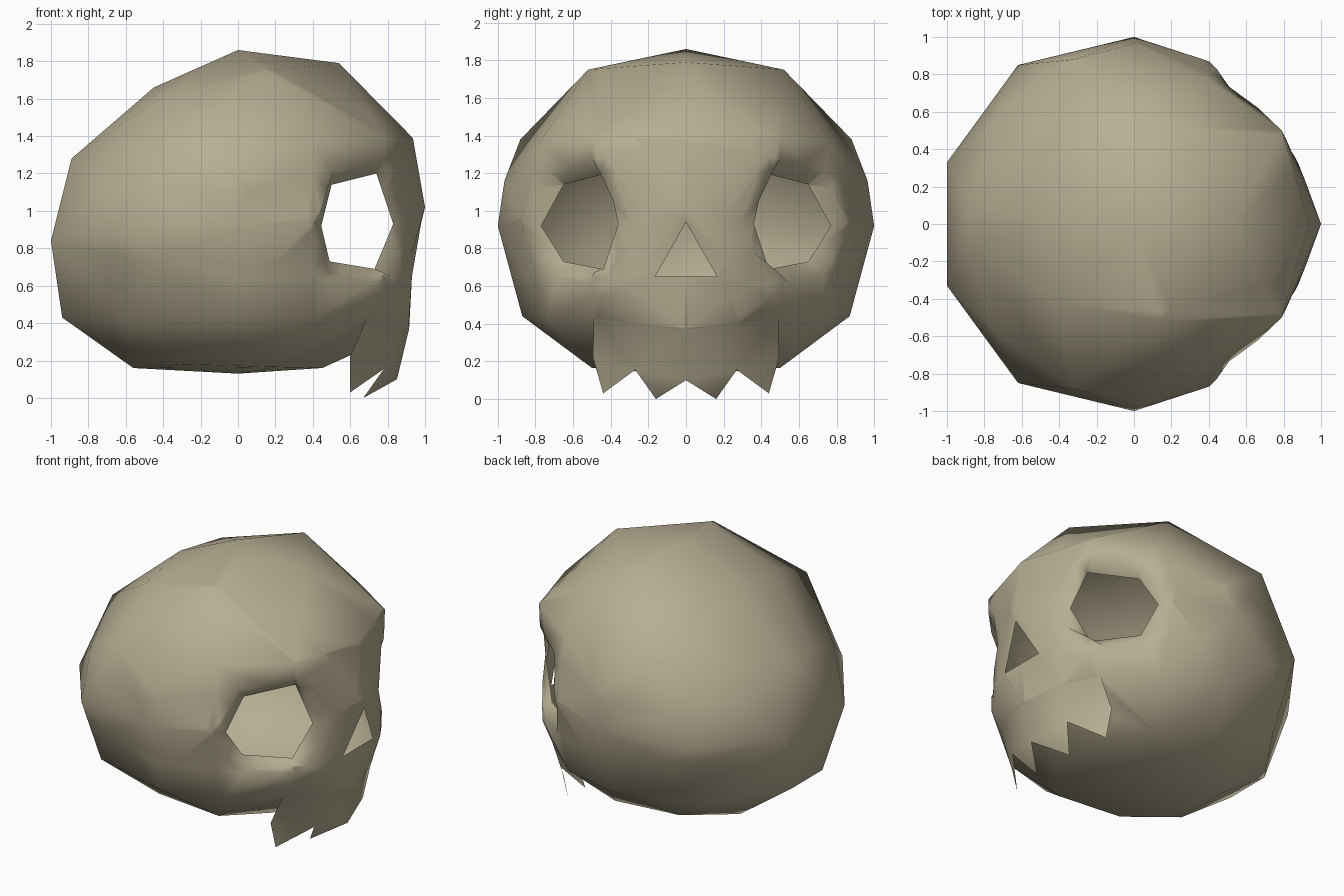
import bpy, bmesh
from mathutils import Vector as V

if "Cube" in bpy.data.objects:
    bpy.data.objects.remove(bpy.data.objects["Cube"])

bone = bpy.data.materials.new("bone")
bone.diffuse_color = (0.47, 0.42, 0.29, 1)
bone.use_nodes = True
bone.node_tree.nodes["Principled BSDF"].inputs["Base Color"].default_value = bone.diffuse_color

# Half of the skull's control points (y >= 0, face towards +x)
HALF = [
    (0, 0, 1.86), (.54, 0, 1.79), (.15, .52, 1.75), (-.45, 0, 1.66), (-.42, .42, 1.6),    # crown
    (.935, 0, 1.39), (.79, .5, 1.39), (.4, .77, 1.37), (-.32, .88, 1.38),                # brow
    (-.56, .61, 1.29), (-.89, .12, 1.28), (-.75, .56, 1.12), (0, .965, 1.16),
    (1, 0, 1.02), (.92, .22, .98), (.4, .87, .95), (0, 1, .92), (-.62, .85, .88), (-1, .33, .84),  # widest
    (.88, .32, .6), (.77, .49, .57),                                                     # cheek
    (.4, .74, .42), (0, .87, .44), (-.6, .66, .41), (-.94, .17, .43),                    # lower sides
    (-.56, .2, .16), (-.28, .47, .18), (0, 0, .13), (.2, .5, .165), (.45, .25, .16),     # base
]
JAW = [V((.915, 0, .37)), V((.84, .27, .40)), V((.69, .49, .43))]                        # upper jaw line
TEETH = [V((.85, 0, .10)), V((.67, .16, 0)), V((.78, .27, .155)), V((.60, .44, .03)), V((.60, .495, .22))]
EYE = [(.50, .65, 1.14), (.74, .42, 1.20), (.83, .36, .93), (.73, .44, .69), (.49, .65, .73), (.445, .77, .92)]
NOSE = [V((.98, 0, .94)), V((.93, .165, .65)), V((.93, -.165, .65))]


def side(p, s):
    return V((p[0], p[1] * s, p[2]))


# Cranium: hull of the mirrored points
bm = bmesh.new()
for p in HALF + [tuple(j) for j in JAW]:
    for s in ((1, -1) if p[1] else (1,)):
        bm.verts.new(side(p, s))
bmesh.ops.convex_hull(bm, input=bm.verts[:])
bmesh.ops.delete(bm, geom=[v for v in bm.verts if not v.link_faces], context='VERTS')
bmesh.ops.recalc_face_normals(bm, faces=bm.faces[:])


def score(faces, poly, axis):
    """Cut the polygon's outline into the faces, return the faces within it."""
    mid = sum(poly, V()) / len(poly)
    for a, b in zip(poly, poly[1:] + poly[:1]):
        n = (b - a).cross(axis).normalized()
        if n.dot(mid - a) < 0:
            n = -n
        geom = set(faces)
        for f in faces:
            geom.update(f.edges, f.verts)
        res = bmesh.ops.bisect_plane(bm, geom=list(geom), dist=1e-5, plane_co=a, plane_no=n)
        faces = [f for f in res['geom'] if isinstance(f, bmesh.types.BMFace)
                 and (f.calc_center_median() - a).dot(n) > 0]
    return faces


def cut_hole(poly, axis, border=None):
    """Open a hole along axis, inside an optional border ring, and seat its rim on the polygon."""
    axis = axis.normalized()
    mid = sum(poly, V()) / len(poly)
    faces = [f for f in bm.faces if f.normal.dot(axis) > 0.1]
    if border:
        faces = score(faces, [mid + (p - mid) * border for p in poly], axis)
    faces = score(faces, poly, axis)
    rim = {v for f in faces for v in f.verts}
    bmesh.ops.delete(bm, geom=faces, context='FACES')

    def flat(p):
        return p - axis * p.dot(axis)

    for v in rim:
        if not v.is_valid:
            continue
        best = None
        for a, b in zip(poly, poly[1:] + poly[:1]):
            d = flat(b) - flat(a)
            t = min(1, max(0, (flat(v.co) - flat(a)).dot(d) / d.length_squared))
            q = a.lerp(b, t)
            gap = (flat(q) - flat(v.co)).length
            if best is None or gap < best[0]:
                best = (gap, q)
        v.co = best[1]


# Eye sockets and nose opening
for s in (1, -1):
    cut_hole([side(p, s) for p in EYE], V((.74, .67 * s, 0)), 1.35)
cut_hole(NOSE, V((1, 0, 0)))

# Part the jaw line from the underside so the face runs smoothly into the teeth
line = [side(p, -1) for p in JAW[:0:-1]] + JAW


def on_line(v):
    return any((v.co - p).length < 1e-4 for p in line)


bmesh.ops.split_edges(bm, edges=[e for e in bm.edges if on_line(e.verts[0]) and on_line(e.verts[1])])


def face_vert(p):
    """Vertex at p that belongs to the face rather than the underside."""
    near = [v for v in bm.verts if (v.co - p).length < 1e-4 and v.link_faces]
    if not near:
        return bm.verts.new(p)
    return max(near, key=lambda v: sum(f.calc_center_median().z for f in v.link_faces) / len(v.link_faces))


# Upper jaw with pointed teeth
top = {s: [face_vert(side(p, s)) for p in JAW] for s in (1, -1)}
middle = bm.verts.new(TEETH[0])
for s in (1, -1):
    t = top[s]
    b = [middle] + [bm.verts.new(side(p, s)) for p in TEETH[1:]]
    for q in ((t[0], b[0], b[2], t[1]), (b[0], b[1], b[2]), (t[1], b[2], b[4], t[2]), (b[2], b[3], b[4])):
        f = bm.faces.new(q)
        f.normal_update()
        if f.normal.x < 0:
            f.normal_flip()

bmesh.ops.triangulate(bm, faces=bm.faces[:])
for f in bm.faces:
    f.smooth = True
me = bpy.data.meshes.new("skull")
bm.to_mesh(me)
bm.free()
me.materials.append(bone)
skull = bpy.data.objects.new("skull", me)
bpy.context.collection.objects.link(skull)
